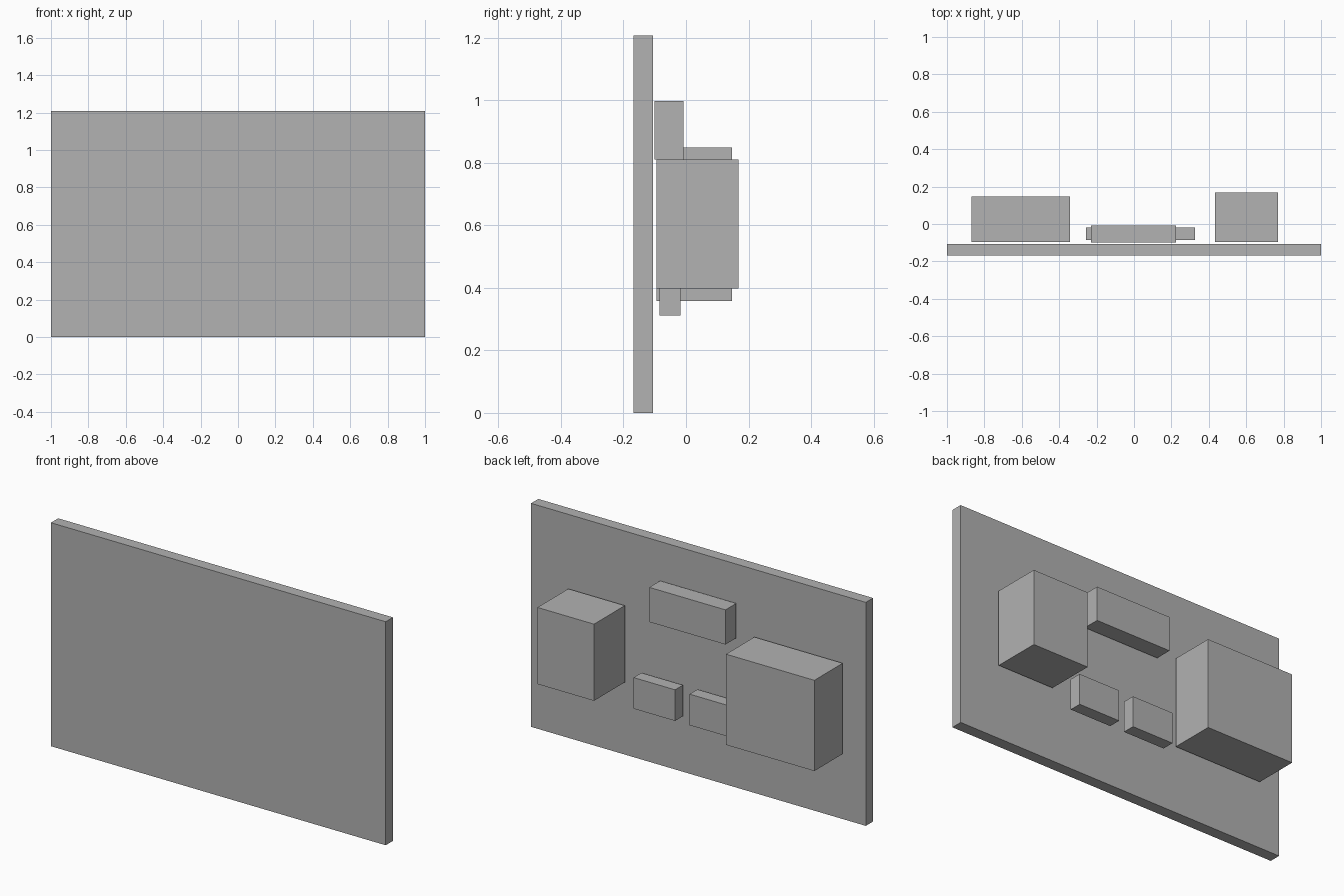
import bpy

default_cube = bpy.data.objects.get("Cube")
if default_cube:
    bpy.data.objects.remove(default_cube, do_unlink=True)

# One plain grey for every part
grey = bpy.data.materials.new("plain grey")
grey.use_nodes = True
colour = (0.445, 0.445, 0.445, 1)
grey.diffuse_color = colour
grey.node_tree.nodes["Principled BSDF"].inputs["Base Color"].default_value = colour


def box(name, x, y, z):
    """Add a box spanning the given (low, high) range on each axis."""
    spans = (x, y, z)
    bpy.ops.mesh.primitive_cube_add(size=1, location=[(a + b) / 2 for a, b in spans])
    obj = bpy.context.object
    obj.name = name
    obj.scale = [b - a for a, b in spans]
    bpy.ops.object.transform_apply(location=False, rotation=False, scale=True)
    obj.data.materials.append(grey)
    return obj


# Upright panel
box("panel", (-1, 1), (-0.168, -0.106), (0, 1.207))

# Large blocks behind the panel
box("right_block", (-0.87, -0.342), (-0.095, 0.147), (0.358, 0.848))
box("left_block", (0.432, 0.77), (-0.095, 0.168), (0.397, 0.811))

# Long upper block
box("upper_block", (-0.23, 0.225), (-0.1, -0.008), (0.811, 0.998))

# Pair of small lower blocks
for name, start in (("lower_right_block", -0.257), ("lower_left_block", 0.078)):
    box(name, (start, start + 0.248), (-0.085, -0.018), (0.312, 0.48))
